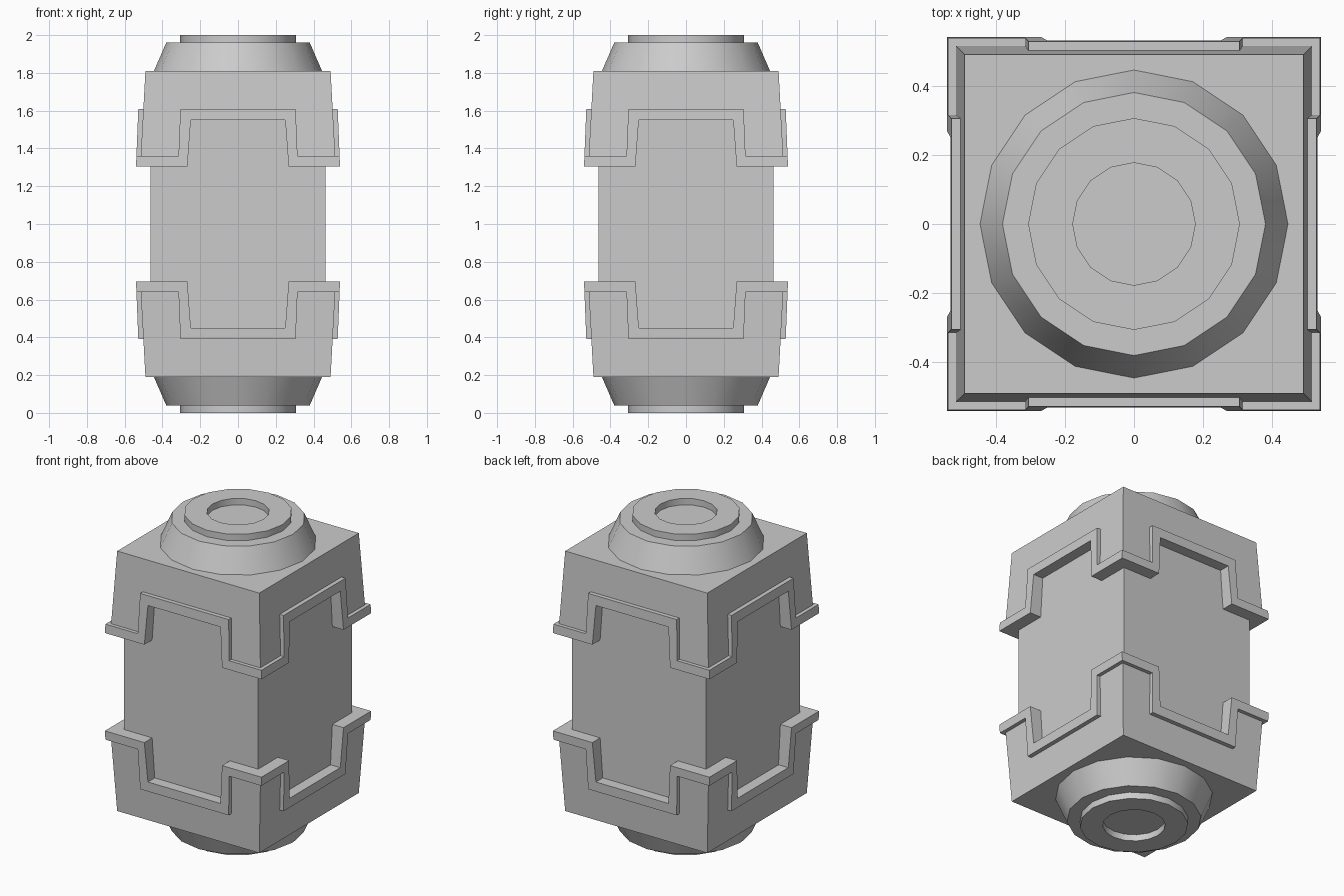
import bpy, bmesh, math
from mathutils import Matrix, Vector

if "Cube" in bpy.data.objects:
    bpy.data.objects.remove(bpy.data.objects["Cube"])

grey = bpy.data.materials.new("light grey")
grey.diffuse_color = (0.6, 0.6, 0.6, 1)
grey.use_nodes = True
grey.node_tree.nodes["Principled BSDF"].inputs["Base Color"].default_value = grey.diffuse_color
INNER = 0.45          # hidden depth of the shells, inside the core


def finish(name, bm):
    bmesh.ops.remove_doubles(bm, verts=bm.verts, dist=1e-5)
    bmesh.ops.recalc_face_normals(bm, faces=bm.faces)
    me = bpy.data.meshes.new(name)
    bm.to_mesh(me)
    bm.free()
    me.materials.append(grey)
    ob = bpy.data.objects.new(name, me)
    bpy.context.collection.objects.link(ob)
    return ob


def place(u, z, depth, side, flip):
    """Point on one of four sides; u=None-like values beyond 1 snap to the mitred corner."""
    if abs(u) > 1:
        u = math.copysign(depth, u)
    p = Matrix.Rotation(side * math.pi / 2, 3, 'Z') @ Vector((u, -depth, z))
    if flip:
        p.z = 2 - p.z
    return p


def face(bm, pts):
    return bm.faces.new([bm.verts.new(p) for p in pts])


def mirrored(half):
    return [(-u, z) for u, z in half] + [(u, z) for u, z in reversed(half)]


def cap_depth(z):
    return 0.49 + 0.055 * (1.81 - z)


def trim_depth(z):
    return 0.54 - 0.04 * (z - 1.305)


# Notched edge lines, left corner to right corner (9 marks the corner)
cap_edge = mirrored([(9, 1.33), (0.29, 1.33), (0.278, 1.58)])
trim_top = mirrored([(9, 1.36), (0.315, 1.36), (0.305, 1.61)])
trim_low = mirrored([(9, 1.305), (0.268, 1.305), (0.25, 1.55)])


# Tapered cap with a notch in each side
def notched_cap(name, flip):
    bm = bmesh.new()
    for s in range(4):
        out = [place(u, z, cap_depth(z), s, flip) for u, z in cap_edge]
        inn = [place(u, z, INNER, s, flip) for u, z in cap_edge]
        face(bm, out + [place(9, 1.81, 0.49, s, flip), place(-9, 1.81, 0.49, s, flip)])
        face(bm, inn + [place(9, 1.78, INNER, s, flip), place(-9, 1.78, INNER, s, flip)])
        for i in range(len(out) - 1):
            face(bm, [out[i], out[i + 1], inn[i + 1], inn[i]])
    for z, d in ((1.81, 0.49), (1.78, INNER)):
        face(bm, [place(9, z, d, s, flip) for s in range(4)])
    finish(name, bm)


# Raised trim running round the notched edge
def edge_trim(name, flip):
    bm = bmesh.new()
    for s in range(4):
        rows = []
        for line, outer in ((trim_top, False), (trim_top, True),
                            (trim_low, True), (trim_low, False)):
            rows.append([place(u, z, trim_depth(z) if outer else INNER, s, flip)
                         for u, z in line])
        for r in range(4):
            a, b = rows[r], rows[(r + 1) % 4]
            for i in range(len(a) - 1):
                face(bm, [a[i], a[i + 1], b[i + 1], b[i]])
    finish(name, bm)


# Sixteen-sided stepped end with a shallow recess
def round_end(name, flip):
    profile = [(0.445, 1.81), (0.38, 1.96), (0.306, 1.96), (0.306, 2.0),
               (0.177, 2.0), (0.177, 1.96)]
    n = 16
    bm = bmesh.new()
    rings = [[(r * math.cos(2 * math.pi * i / n), r * math.sin(2 * math.pi * i / n),
               2 - z if flip else z) for i in range(n)] for r, z in profile]
    for a, b in zip(rings, rings[1:]):
        for i in range(n):
            j = (i + 1) % n
            face(bm, [a[i], a[j], b[j], b[i]])
    face(bm, rings[0])
    face(bm, rings[-1])
    ob = finish(name, bm)
    bpy.ops.object.select_all(action='DESELECT')
    ob.select_set(True)
    bpy.context.view_layer.objects.active = ob
    bpy.ops.object.shade_smooth_by_angle(angle=math.radians(30))


# Square core
bm = bmesh.new()
bmesh.ops.create_cube(bm, size=1, matrix=Matrix.Translation((0, 0, 1))
                      @ Matrix.Diagonal((0.926, 0.926, 1.5, 1)))
finish("core", bm)

for label, flip in (("upper", False), ("lower", True)):
    notched_cap(label + "_cap", flip)
    edge_trim(label + "_trim", flip)
    round_end(label + "_round_end", flip)
